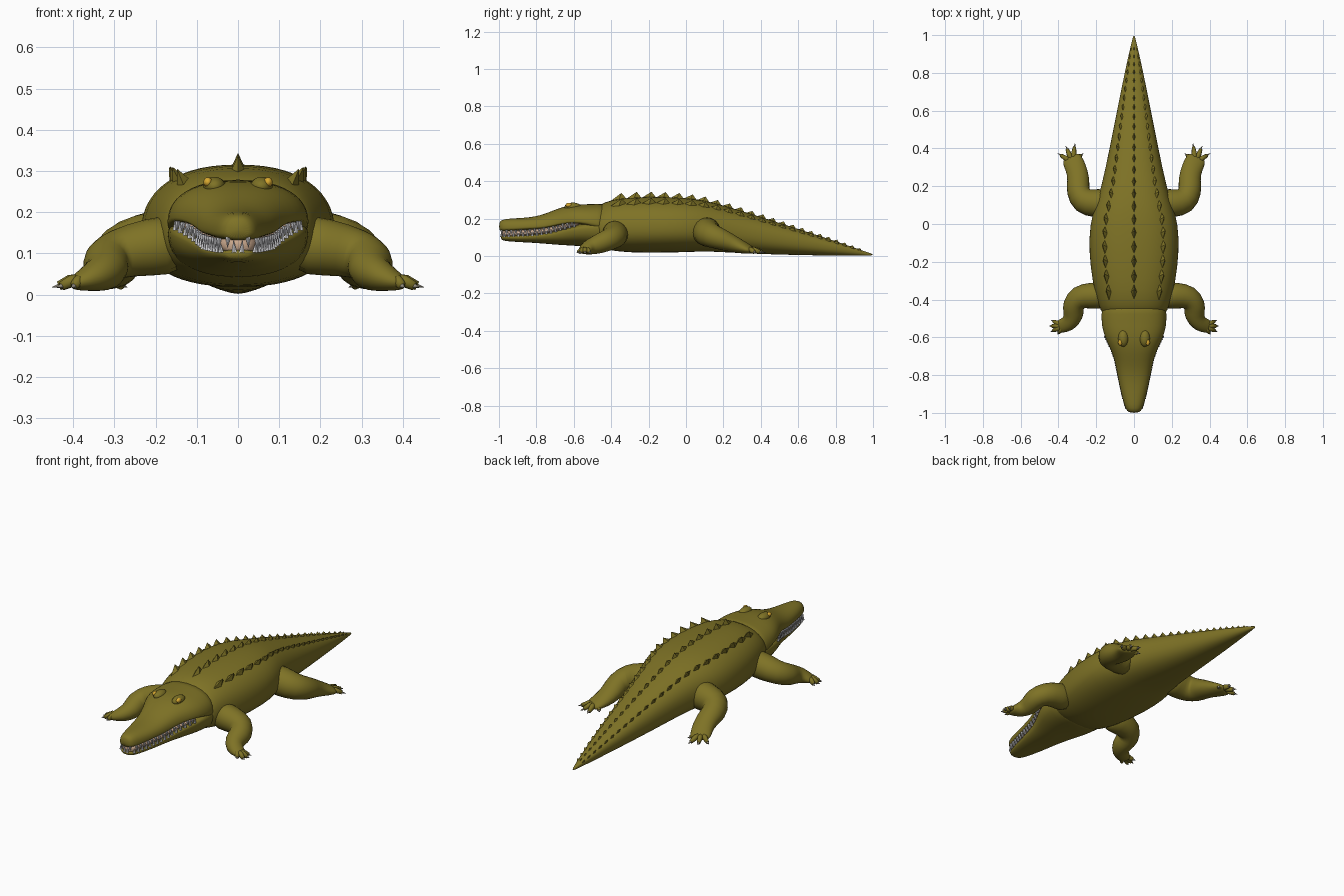
import bpy, bmesh, math
from mathutils import Vector

if "Cube" in bpy.data.objects:
    bpy.data.objects.remove(bpy.data.objects["Cube"])

def material(name, rgb):
    m = bpy.data.materials.new(name)
    m.diffuse_color = (*rgb, 1)
    m.use_nodes = True
    m.node_tree.nodes["Principled BSDF"].inputs["Base Color"].default_value = m.diffuse_color
    return m

HIDE = material("olive hide", (0.21, 0.17, 0.019))
GUM = material("pink gum", (0.60, 0.40, 0.27))
TOOTH = material("pale tooth", (0.62, 0.62, 0.64))
CLAW = material("grey claw", (0.30, 0.27, 0.21))
EYE = material("amber eye", (0.70, 0.40, 0.03))
E = 2.3  # superellipse exponent of the trunk sections

def finish(name, bm, mat, smooth=True, mirror=False, subdiv=0):
    bmesh.ops.recalc_face_normals(bm, faces=bm.faces)
    me = bpy.data.meshes.new(name)
    bm.to_mesh(me)
    bm.free()
    me.materials.append(mat)
    for p in me.polygons:
        p.use_smooth = smooth
    ob = bpy.data.objects.new(name, me)
    bpy.context.collection.objects.link(ob)
    if mirror:
        ob.modifiers.new("mirror", 'MIRROR').use_mirror_merge = False
    if subdiv:
        s = ob.modifiers.new("smooth", 'SUBSURF')
        s.levels = s.render_levels = subdiv
    return ob

def skin(bm, rings):
    """Bridge rings of points and cap both ends."""
    vs = [[bm.verts.new(p) for p in r] for r in rings]
    n = len(vs[0])
    for a, b in zip(vs, vs[1:]):
        for i in range(n):
            bm.faces.new((a[i], a[(i + 1) % n], b[(i + 1) % n], b[i]))
    bm.faces.new(vs[0])
    bm.faces.new(vs[-1])

def spow(v, p):
    return math.copysign(abs(v) ** p, v)

def loft(name, rows, mat, n=24):
    """Rows are (y, half width, bottom z, widest z, top z)."""
    rings = []
    for y, w, zb, zm, zt in rows:
        ring = []
        for i in range(n):
            a = 2 * math.pi * i / n
            c, s = spow(math.cos(a), 2 / E), spow(math.sin(a), 2 / E)
            ring.append((w * c, y, zm + s * ((zt - zm) if s > 0 else (zm - zb))))
        rings.append(ring)
    bm = bmesh.new()
    skin(bm, rings)
    return finish(name, bm, mat, subdiv=1)

def at(rows, y):
    """Interpolate a section at y."""
    for a, b in zip(rows, rows[1:]):
        if a[0] <= y <= b[0]:
            t = (y - a[0]) / (b[0] - a[0])
            return [p + (q - p) * t for p, q in zip(a, b)]
    return list(rows[0] if y < rows[0][0] else rows[-1])

def tube(bm, pts, n=12):
    """Points are (x, y, z, side radius, height radius)."""
    rings = []
    cs = [Vector(p[:3]) for p in pts]
    for i, p in enumerate(pts):
        t = cs[min(i + 1, len(cs) - 1)] - cs[max(i - 1, 0)]
        side = Vector((t.y, -t.x, 0)).normalized()
        up = side.cross(t).normalized()
        rings.append([cs[i] + side * p[3] * math.cos(2 * math.pi * k / n)
                      + up * p[4] * math.sin(2 * math.pi * k / n) for k in range(n)])
    skin(bm, rings)

# Trunk and tail
body = [(-.50, .15, .06, .15, .24), (-.46, .178, .045, .15, .277), (-.40, .197, .028, .15, .302),
        (-.30, .222, .018, .15, .314), (-.15, .240, .017, .15, .319), (0, .236, .02, .15, .312),
        (.10, .205, .025, .15, .298), (.20, .172, .02, .14, .272), (.40, .130, .01, .105, .210),
        (.60, .090, .005, .075, .145), (.80, .050, .002, .045, .080), (.95, .016, .002, .018, .027),
        (1.0, .003, .002, .007, .012)]
loft("trunk_and_tail", body, HIDE, 28)

# Skull with upper jaw, and lower jaw
upper = [(-1.0, .028, .135, .155, .183), (-.98, .045, .13, .15, .197), (-.93, .060, .13, .15, .202),
         (-.85, .078, .135, .155, .205), (-.78, .092, .14, .155, .217), (-.72, .103, .15, .165, .240),
         (-.66, .125, .165, .18, .264), (-.60, .156, .172, .185, .276), (-.54, .172, .165, .18, .278),
         (-.48, .174, .13, .17, .279), (-.40, .170, .10, .16, .287)]
lower = [(-.99, .028, .088, .10, .11), (-.97, .045, .08, .10, .11), (-.90, .064, .075, .10, .113),
         (-.80, .086, .07, .105, .118), (-.72, .101, .063, .115, .13), (-.66, .123, .058, .13, .148),
         (-.60, .153, .055, .145, .163), (-.54, .169, .05, .15, .19), (-.46, .174, .042, .15, .20),
         (-.40, .165, .035, .15, .20)]
loft("skull_and_upper_jaw", upper, HIDE)
loft("lower_jaw", lower, HIDE)

# Gums fill the gap between the jaws
gum = []
for y in (-.985, -.965, -.90, -.80, -.72, -.66, -.60, -.56):
    u, l = at(upper, y), at(lower, y)
    gum.append((y, min(u[1], l[1]) - .004, l[4] - .012, (u[2] + l[4]) / 2, u[2] + .012))
loft("gums", gum, GUM)

# Teeth, alternating down and up
bm = bmesh.new()
def cone(bm, base, tip, r, n=6):
    base, tip = Vector(base), Vector(tip)
    q = (tip - base).to_track_quat('Z', 'Y')
    ring = [bm.verts.new(base + q @ Vector((r * math.cos(2 * math.pi * k / n),
                                            r * math.sin(2 * math.pi * k / n), 0))) for k in range(n)]
    top = bm.verts.new(tip)
    for k in range(n):
        bm.faces.new((ring[k], ring[(k + 1) % n], top))
    bm.faces.new(ring)

spots = [(.009, -.987), (.024, -.985)]
y = -.972
while y < -.585:
    spots.append((min(at(upper, y)[1], at(lower, y)[1]) - .002, y))
    y += .0125
for i, (x, y) in enumerate(spots):
    u, l = at(upper, y)[2] + .008, at(lower, y)[4] - .008
    h = .026 + .006 * (i % 3 == 0)
    if i % 2:
        cone(bm, (x, y, u), (x + .002, y, u - h), .0075)
    else:
        cone(bm, (x, y, l), (x + .002, y, l + h), .0075)
finish("teeth", bm, TOOTH, smooth=False, mirror=True)

# Brows and eyes
def ball(name, loc, size, mat):
    bm = bmesh.new()
    bmesh.ops.create_uvsphere(bm, u_segments=16, v_segments=10, radius=1)
    for v in bm.verts:
        v.co = Vector(a * b + c for a, b, c in zip(v.co, size, loc))
    finish(name, bm, mat, mirror=True)

ball("brows", (.057, -.605, .263), (.027, .045, .023), HIDE)
ball("eyes", (.073, -.627, .273), (.011, .017, .012), EYE)

# Legs: limb path, toe root, toe tips
def leg(name, path, root, tips):
    bm = bmesh.new()
    tube(bm, path)
    finish(name, bm, HIDE, mirror=True, subdiv=1)
    toes, claws = bmesh.new(), bmesh.new()
    root = Vector(root)
    for x, y in tips:
        tip = Vector((x, y, .018))
        knuckle = root.lerp(tip, .45) + Vector((0, 0, .006))
        end = root.lerp(tip, .78)
        tube(toes, [(*root, .015, .018), (*knuckle, .014, .015), (*end, .009, .011)], 8)
        cone(claws, root.lerp(tip, .70), tip, .0085)
    finish(name + "_toes", toes, HIDE, mirror=True)
    finish(name + "_claws", claws, CLAW, mirror=True)

leg("front_leg",
    [(.13, -.38, .125, .075, .080), (.22, -.378, .115, .073, .072), (.295, -.385, .100, .070, .062),
     (.325, -.43, .080, .062, .060), (.318, -.485, .058, .056, .052), (.345, -.53, .045, .046, .040),
     (.39, -.542, .030, .038, .022), (.405, -.545, .026, .028, .014)],
    (.375, -.54, .034), [(.44, -.508), (.452, -.54), (.443, -.572), (.405, -.586)])
leg("hind_leg",
    [(.12, .11, .135, .080, .085), (.20, .108, .130, .080, .080), (.275, .12, .115, .078, .070),
     (.30, .175, .095, .066, .062), (.292, .24, .070, .060, .050), (.308, .30, .047, .058, .036),
     (.33, .345, .032, .056, .022), (.337, .36, .028, .042, .014)],
    (.325, .325, .035), [(.268, .375), (.312, .430), (.362, .415), (.405, .375)])

# Back scutes: one centre row and one row on each side
def scutes(name, frac, tilt, mirror):
    bm = bmesh.new()
    y = -.36
    while y < .96:
        k = (y + .36) / 1.32
        step = .082 - .045 * k
        _, w, zb, zm, zt = at(body, y)
        h, r = .036 - .021 * k, .017 - .011 * k
        z = zm + (zt - zm) * (1 - frac ** E) ** (1 / E)
        slope = (at(body, y + .03)[4] - at(body, y - .03)[4]) / .06
        c = Vector((frac * w, y, z - .007))
        out = Vector((tilt, 0, 1)).normalized()
        side = Vector((1, 0, -tilt)).normalized() * r
        along = Vector((0, 1, slope)) * step * .52
        base = [bm.verts.new(p) for p in (c - along, c + side, c + along, c - side)]
        tip = bm.verts.new(c + out * h + along * .35)
        for i in range(4):
            bm.faces.new((base[i], base[(i + 1) % 4], tip))
        bm.faces.new(base)
        y += step
    finish(name, bm, HIDE, smooth=False, mirror=mirror)

scutes("centre_scutes", 0, 0, False)
scutes("side_scutes", .64, .5, True)
